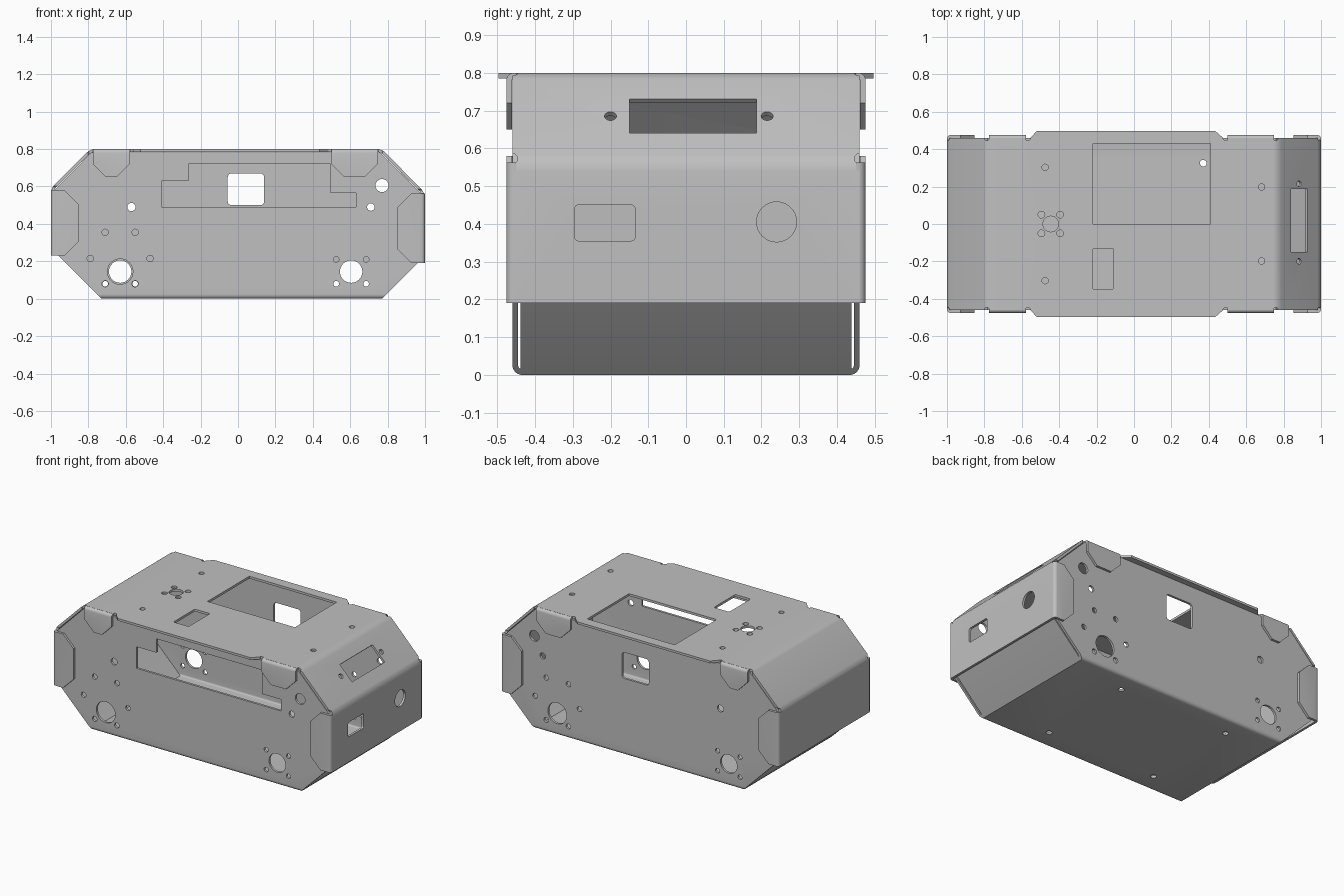
import bpy, bmesh, math
from mathutils import Vector

if "Cube" in bpy.data.objects:
    bpy.data.objects.remove(bpy.data.objects["Cube"])

SHEET = 0.015
CENTRE = Vector((0, 0, 0.4))

grey = bpy.data.materials.new("sheet grey")
grey.use_nodes = True
colour = (0.53, 0.53, 0.53, 1)
grey.diffuse_color = colour
grey.node_tree.nodes["Principled BSDF"].inputs["Base Color"].default_value = colour


def make_object(name, bm):
    mesh = bpy.data.meshes.new(name)
    bm.to_mesh(mesh)
    bm.free()
    mesh.materials.append(grey)
    obj = bpy.data.objects.new(name, mesh)
    bpy.context.collection.objects.link(obj)
    return obj


def select(obj):
    bpy.ops.object.select_all(action='DESELECT')
    obj.select_set(True)
    bpy.context.view_layer.objects.active = obj


def finish(obj):
    select(obj)
    bpy.ops.object.shade_smooth_by_angle(angle=math.radians(30))


# Bent sheet: an outer path swept between two limits, thickened inwards
def sheet(name, path, place, lo, hi, bend=0.025, chamfer=0):
    bm = bmesh.new()
    rows = [[bm.verts.new(place(u, v, w)) for w in (lo, hi)] for u, v in path]
    for a, b in zip(rows, rows[1:]):
        bm.faces.new((a[0], a[1], b[1], b[0]))
    bm.normal_update()
    if sum(f.normal.dot(f.calc_center_median() - CENTRE) for f in bm.faces) < 0:
        bmesh.ops.reverse_faces(bm, faces=bm.faces[:])
    if chamfer:
        bmesh.ops.bevel(bm, geom=rows[-1], offset=chamfer, segments=1, affect='VERTICES')
    folds = [e for e in bm.edges if len(e.link_faces) == 2]
    if folds:
        bmesh.ops.bevel(bm, geom=folds, offset=bend, segments=4, profile=0.5, affect='EDGES')
    obj = make_object(name, bm)
    select(obj)
    mod = obj.modifiers.new("thickness", 'SOLIDIFY')
    mod.thickness = SHEET
    mod.offset = -1
    mod.use_even_offset = True
    bpy.ops.object.modifier_apply(modifier=mod.name)
    return obj


# Solid prism: 3D outline moved along a direction
def prism(bm, points, move):
    start = [bm.verts.new(p) for p in points]
    end = [bm.verts.new(Vector(p) + Vector(move)) for p in points]
    faces = [bm.faces.new(start), bm.faces.new(end[::-1])]
    for i in range(len(start)):
        j = (i + 1) % len(start)
        faces.append(bm.faces.new((start[j], start[i], end[i], end[j])))
    bmesh.ops.recalc_face_normals(bm, faces=faces)


def circle(u, v, r, n=24):
    return [(u + r * math.cos(2 * math.pi * i / n), v + r * math.sin(2 * math.pi * i / n))
            for i in range(n)]


def box(u0, u1, v0, v1, r=0.0):
    if not r:
        return [(u0, v0), (u1, v0), (u1, v1), (u0, v1)]
    corners = ((u1 - r, v1 - r), (u0 + r, v1 - r), (u0 + r, v0 + r), (u1 - r, v0 + r))
    return [(u + r * math.cos(math.pi / 2 * (q + k / 4)), v + r * math.sin(math.pi / 2 * (q + k / 4)))
            for q, (u, v) in enumerate(corners) for k in range(5)]


def boolean(obj, bm, operation):
    tool = make_object("cutter", bm)
    tool.hide_render = True
    select(obj)
    mod = obj.modifiers.new("cut", 'BOOLEAN')
    mod.operation = operation
    mod.solver = 'EXACT'
    mod.object = tool
    bpy.ops.object.modifier_apply(modifier=mod.name)
    bpy.data.objects.remove(tool)


along_x = lambda u, v, w: (w, u, v)
along_y = lambda u, v, w: (u, w, v)
along_z = lambda u, v, w: (u, v, w)

# Tray: front, floor and back folded from one sheet, trimmed to the side outline
tray = sheet("tray", [(-.46, .9), (-.46, 0), (.46, 0), (.46, .9)], along_x, -1.1, 1.1)
outline = [(-.71, -.02), (.75, -.02), (.985, .215), (.985, .555), (.76, .783),
           (-.783, .783), (-.982, .58), (-.982, .252)]
trim = bmesh.new()
prism(trim, [(x, -1, z) for x, z in outline], (0, 2, 0))
boolean(tray, trim, 'INTERSECT')

# Holes of the tray
wide_mount = [(s * a, b) for s in (-1, 1) for a, b in ((.16, .07), (.08, .21), (.08, -.065))]
square_mount = [(s * .08, b) for s in (-1, 1) for b in (-.065, .065)]
front_window = [(-.41, .49), (.63, .49), (.63, .565), (.495, .565), (.495, .72),
                (-.265, .72), (-.265, .63), (-.41, .63)]
holes = bmesh.new()
for y, wide_x, square_x, window in ((-.6, -.63, .605, front_window),
                                    (.3, .605, -.63, box(-.055, .14, .5, .67, .02))):
    shapes = [window, circle(.77, .605, .035), circle(.71, .49, .02), circle(-.57, .49, .022),
              circle(wide_x, .145, .068, 32), circle(square_x, .145, .06, 32)]
    shapes += [circle(wide_x + a, .145 + b, .017, 16) for a, b in wide_mount]
    shapes += [circle(square_x + a, .145 + b, .015, 16) for a, b in square_mount]
    for shape in shapes:
        prism(holes, [(u, y, v) for u, v in shape], (0, .3, 0))
for x in (-.42, .37):
    for y in (-.325, .325):
        prism(holes, [(u, v, -.1) for u, v in circle(x, y, .018, 16)], (0, 0, .2))
boolean(tray, holes, 'DIFFERENCE')
finish(tray)

# Sloped lower ends, tucked behind the cover walls
finish(sheet("left_lower_end", [(.768, 0), (.984, .216), (.984, .3)], along_y, -.438, .438, .015))
finish(sheet("right_lower_end", [(-.728, 0), (-.984, .256), (-.984, .34)], along_y, -.438, .438, .015))

# Cover: walls, slopes and top folded from one sheet
cover = sheet("cover", [(-1, .23), (-1, .59), (-.79, .8), (.77, .8), (1, .565), (1, .19)],
              along_y, -.46, .46)
cuts = bmesh.new()
top_shapes = [box(-.22, .41, 0, .43), box(-.22, -.11, -.35, -.13, .008), circle(-.445, 0, .042)]
top_shapes += [circle(-.445 + a, b, .018, 16) for a in (-.05, .05) for b in (-.05, .05)]
top_shapes += [circle(x, s * y, .017, 16) for x, y in ((-.475, .303), (.682, .198)) for s in (-1, 1)]
top_shapes += [circle(x, s * .46, .014, 12) for x in (-.787, -.568, .49, .758) for s in (-1, 1)]
for shape in top_shapes:
    prism(cuts, [(u, v, .7) for u, v in shape], (0, 0, .2))
for shape in (box(-.295, -.135, .355, .45, .01), circle(.24, .405, .053, 32)):
    prism(cuts, [(.9, u, v) for u, v in shape], (.2, 0, 0))
for x, z in ((-1.05, .588), (.95, .572)):
    for s in (-1, 1):
        prism(cuts, [(x, u, v) for u, v in circle(s * .46, z, .014, 12)], (.1, 0, 0))
# Slot and screw holes square to the slope
slope = Vector((-.7, 0, .714))
for shape in (box(-.15, .187, -.063, .063), circle(-.2, 0, .016, 16), circle(.215, 0, .016, 16)):
    prism(cuts, [Vector((.83, 0, .633)) + Vector((0, u, 0)) + slope * v for u, v in shape], (.1, 0, .1))
boolean(cover, cuts, 'DIFFERENCE')
finish(cover)

# Lips and folded tabs on both long edges
for side, s in (("front", -1), ("back", 1)):
    bm = bmesh.new()
    lip = [(-.555, .459), (-.52, .497), (.435, .497), (.478, .459)]
    prism(bm, [(x, s * y, .8 - SHEET) for x, y in lip], (0, 0, SHEET))
    finish(make_object(side + "_top_lip", bm))
    for end, lo, hi in (("right", -.775, -.578), ("left", .5, .748)):
        finish(sheet(f"{side}_{end}_top_tab", [(s * .45, .8), (s * .476, .8), (s * .476, .65)],
                     along_x, lo, hi, .02, .07))
    for end, e, lo, hi in (("right", -1, .23, .58), ("left", 1, .19, .563)):
        finish(sheet(f"{side}_{end}_wall_tab", [(e, s * .45), (e, s * .476), (e * .852, s * .476)],
                     along_z, lo, hi, .02, .075))
